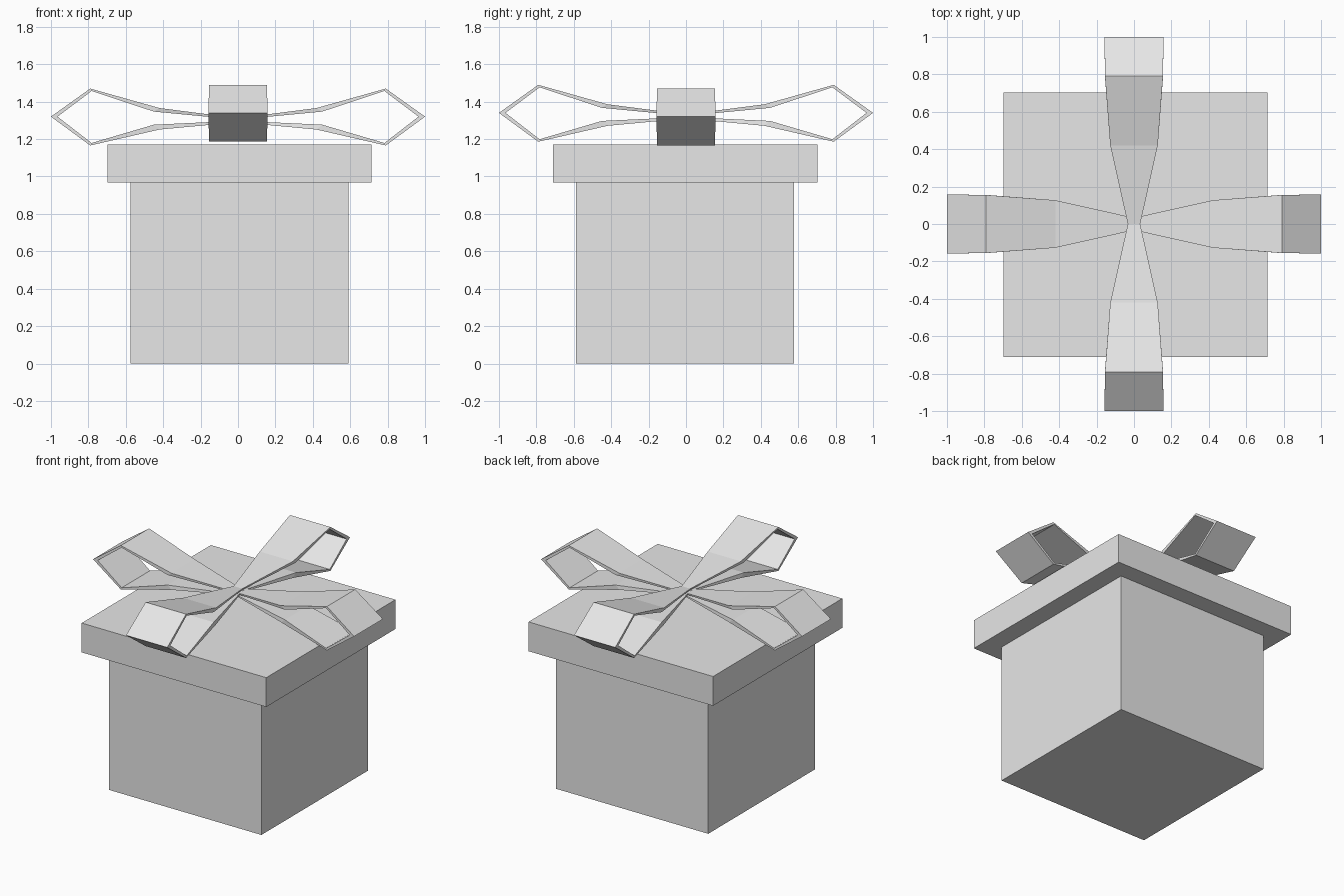
import bpy
import bmesh
from math import pi
from mathutils import Matrix, Vector

cube = bpy.data.objects.get("Cube")
if cube:
    bpy.data.objects.remove(cube, do_unlink=True)

grey = bpy.data.materials.new("light_grey")
grey.use_nodes = True
colour = (0.8, 0.8, 0.8, 1.0)
grey.diffuse_color = colour
grey.node_tree.nodes["Principled BSDF"].inputs["Base Color"].default_value = colour


def add_object(name, bm):
    bmesh.ops.recalc_face_normals(bm, faces=bm.faces)
    mesh = bpy.data.meshes.new(name)
    bm.to_mesh(mesh)
    bm.free()
    mesh.materials.append(grey)
    obj = bpy.data.objects.new(name, mesh)
    bpy.context.collection.objects.link(obj)
    return obj


def add_box(name, width, z0, z1):
    bm = bmesh.new()
    centre = Matrix.Translation((0.008, -0.005, (z0 + z1) / 2))
    size = Matrix.Diagonal((width, width, z1 - z0, 1))
    bmesh.ops.create_cube(bm, size=1, matrix=centre @ size)
    return add_object(name, bm)


# Loop profiles: reach, height from the tip, half width
OUTER = [(0, -0.008, 0.033), (0.42, 0.046, 0.127), (0.79, 0.15, 0.155),
         (1.0, 0, 0.158),
         (0.79, -0.154, 0.155), (0.42, -0.069, 0.127), (0, -0.03, 0.033)]
INNER = [(0, -0.016, 0.033), (0.45, 0.027, 0.129), (0.783, 0.137, 0.155),
         (0.965, 0, 0.157),
         (0.783, -0.141, 0.155), (0.45, -0.043, 0.129), (0, -0.022, 0.033)]


def add_bow_loop(name, angle, tip_z):
    bm = bmesh.new()
    place = Matrix.Translation((0, 0, tip_z)) @ Matrix.Rotation(angle, 4, "Z")

    def row(profile, side):
        return [bm.verts.new(place @ Vector((r, side * w, h))) for r, h, w in profile]

    rails = [row(OUTER, -1), row(OUTER, 1), row(INNER, 1), row(INNER, -1)]
    # Skin the four rails of the ribbon, then cap both ends at the knot
    for a, b in zip(rails, rails[1:] + rails[:1]):
        for i in range(len(a) - 1):
            bm.faces.new((a[i], a[i + 1], b[i + 1], b[i]))
    for end in (0, -1):
        bm.faces.new([rail[end] for rail in rails])
    return add_object(name, bm)


# Gift box and lid
add_box("box", 1.166, 0, 0.967)
add_box("lid", 1.414, 0.967, 1.17)

# Two crossed ribbons, one slightly above the other
for name, turn, tip_z in (("left", 0, 1.32), ("back", 1, 1.34),
                          ("right", 2, 1.32), ("front", 3, 1.34)):
    add_bow_loop("bow_loop_" + name, turn * pi / 2, tip_z)
